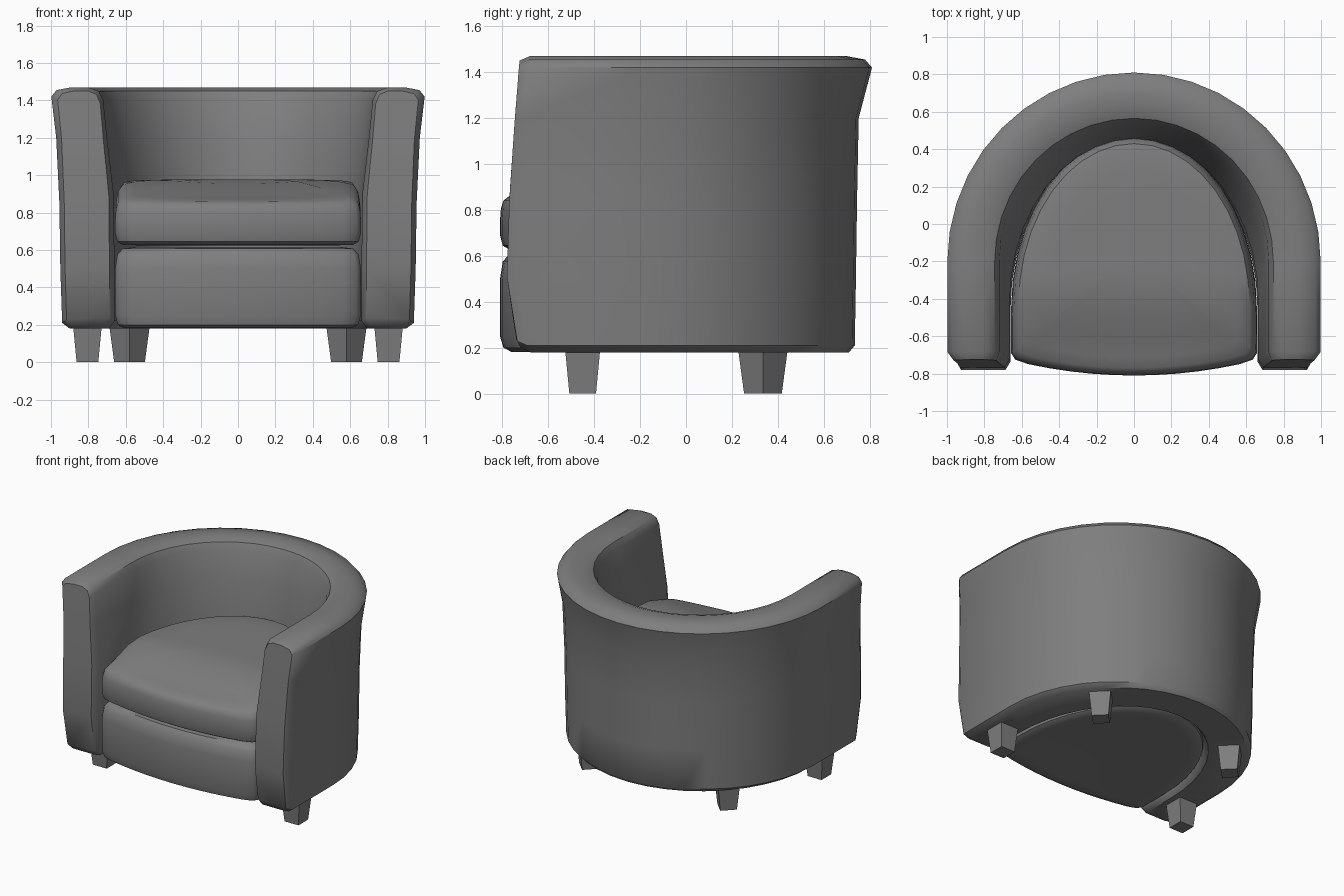
import bpy, bmesh, math

cube = bpy.data.objects.get("Cube")
if cube:
    bpy.data.objects.remove(cube)

# One grey upholstery colour
grey = bpy.data.materials.new("grey_fabric")
grey.use_nodes = True
grey.diffuse_color = (0.21, 0.21, 0.21, 1)
grey.node_tree.nodes["Principled BSDF"].inputs["Base Color"].default_value = (0.21, 0.21, 0.21, 1)


def loft(name, rings, strip_caps=False, smooth=True):
    """Skin closed rings of equal length and cap both ends."""
    bm = bmesh.new()
    loops = [[bm.verts.new(p) for p in ring] for ring in rings]
    n = len(loops[0])
    for a, b in zip(loops, loops[1:]):
        for i in range(n):
            j = (i + 1) % n
            bm.faces.new((a[i], a[j], b[j], b[i]))
    for cap in (loops[0], loops[-1]):
        if strip_caps:
            for i in range(n // 2 - 1):
                bm.faces.new((cap[i], cap[i + 1], cap[n - 2 - i], cap[n - 1 - i]))
        else:
            bm.faces.new(cap)
    bmesh.ops.recalc_face_normals(bm, faces=bm.faces)
    mesh = bpy.data.meshes.new(name)
    bm.to_mesh(mesh)
    bm.free()
    mesh.materials.append(grey)
    obj = bpy.data.objects.new(name, mesh)
    bpy.context.collection.objects.link(obj)
    if smooth:
        bpy.ops.object.select_all(action='DESELECT')
        obj.select_set(True)
        bpy.context.view_layer.objects.active = obj
        bpy.ops.object.shade_smooth_by_angle(angle=math.radians(42))
    return obj


# Wrap-around back and arms: section as half width, back depth, arc centre, height
section = [
    (0.90, 0.71, -0.2, 0.18), (0.94, 0.735, -0.2, 0.21), (0.95, 0.74, -0.2, 0.5),
    (0.955, 0.745, -0.2, 0.85), (0.972, 0.752, -0.2, 1.2), (0.998, 0.81, -0.2, 1.42),
    (0.97, 0.78, -0.2, 1.455), (0.89, 0.70, -0.2, 1.47),
    (0.80, 0.62, -0.2, 1.47), (0.745, 0.565, -0.2, 1.45), (0.72, 0.54, -0.2, 1.40),
    (0.70, 0.50, -0.27, 1.2), (0.665, 0.455, -0.42, 0.9), (0.66, 0.45, -0.45, 0.5),
    (0.66, 0.45, -0.45, 0.22), (0.69, 0.48, -0.42, 0.18),
]


def arm_front(z):
    if z < 0.4:
        return -0.78 + 0.06 * ((0.4 - z) / 0.22) ** 2
    return -0.78 + 0.055 * max(0, (z - 0.6) / 0.87) ** 1.3


def arm_end(side):
    edge, face = [], []
    for a, b, c, z in section:
        y = arm_front(z)
        edge.append((side * a, y + 0.045, z))
        face.append((side * (0.81 + (a - 0.81) * 0.82), y, 0.82 + (z - 0.82) * 0.97))
    return face, edge


segments = 20
arc = []
for k in range(segments + 1):
    t = math.pi * k / segments
    arc.append([(a * math.cos(t), c + (b - c) * math.sin(t), z) for a, b, c, z in section])
left_face, left_edge = arm_end(1)
right_face, right_edge = arm_end(-1)
loft("back_and_arms", [left_face, left_edge] + arc + [right_edge, right_face], strip_caps=True)


# Seat outline: bowed front, straight sides, rounded back
def seat_outline():
    pts = []
    for k in range(21):
        t = math.pi * k / 20
        pts.append((0.657 * math.cos(t), -0.45 + 0.92 * math.sin(t)))
    pts += [(-0.657, -0.69), (-0.635, -0.725)]
    for k in range(-5, 6):
        x = 0.1 * k * 1.13
        pts.append((x, -0.81 + 0.19 * x * x))
    pts += [(0.635, -0.725), (0.657, -0.69)]
    return pts


def seat_layer(inset, height):
    sx, sy = 1 - inset / 0.657, 1 - inset / 0.64
    ring = []
    for x, y in seat_outline():
        px, py = x * sx, -0.17 + (y + 0.17) * sy
        ring.append((px, py, height(py)))
    return ring


def level(z):
    return lambda y: z


def crowned(z):
    """Lower the top toward the front edge of the cushion."""
    def height(y):
        f = min(1, max(0, (y + 0.78) / 0.45))
        f = f * f * (3 - 2 * f)
        return 0.75 + (z - 0.75) * (0.52 + 0.48 * f)
    return height


base_layers = [(0.12, 0.185), (0.05, 0.182), (0.015, 0.2), (0, 0.25), (0, 0.5), (0.012, 0.575),
               (0.04, 0.608), (0.1, 0.615)]
loft("seat_base", [seat_layer(d, level(z)) for d, z in base_layers])

cushion_layers = [(0.12, 0.625), (0.04, 0.628), (0.012, 0.645), (0, 0.69), (0, 0.76), (0.004, 0.86),
                  (0.015, 0.925), (0.04, 0.962), (0.1, 0.972), (0.2, 0.975), (0.35, 0.977),
                  (0.5, 0.978), (0.6, 0.978)]
loft("seat_cushion", [seat_layer(d, crowned(z) if z > 0.75 else level(z))
                      for d, z in cushion_layers])


# Tapered square legs, the rear pair turned diagonally
def leg(name, x, y, turn):
    rings = []
    for half, z in ((0.058, 0), (0.077, 0.2)):
        rings.append([(x + half * math.sqrt(2) * math.cos(turn + math.pi * (k + 0.5) / 2),
                       y + half * math.sqrt(2) * math.sin(turn + math.pi * (k + 0.5) / 2), z)
                      for k in range(4)])
    loft(name, rings, smooth=False)


for label, side in (("left", 1), ("right", -1)):
    leg("front_leg_" + label, side * 0.805, -0.45, 0)
    leg("rear_leg_" + label, side * 0.58, 0.335, math.pi / 4)
